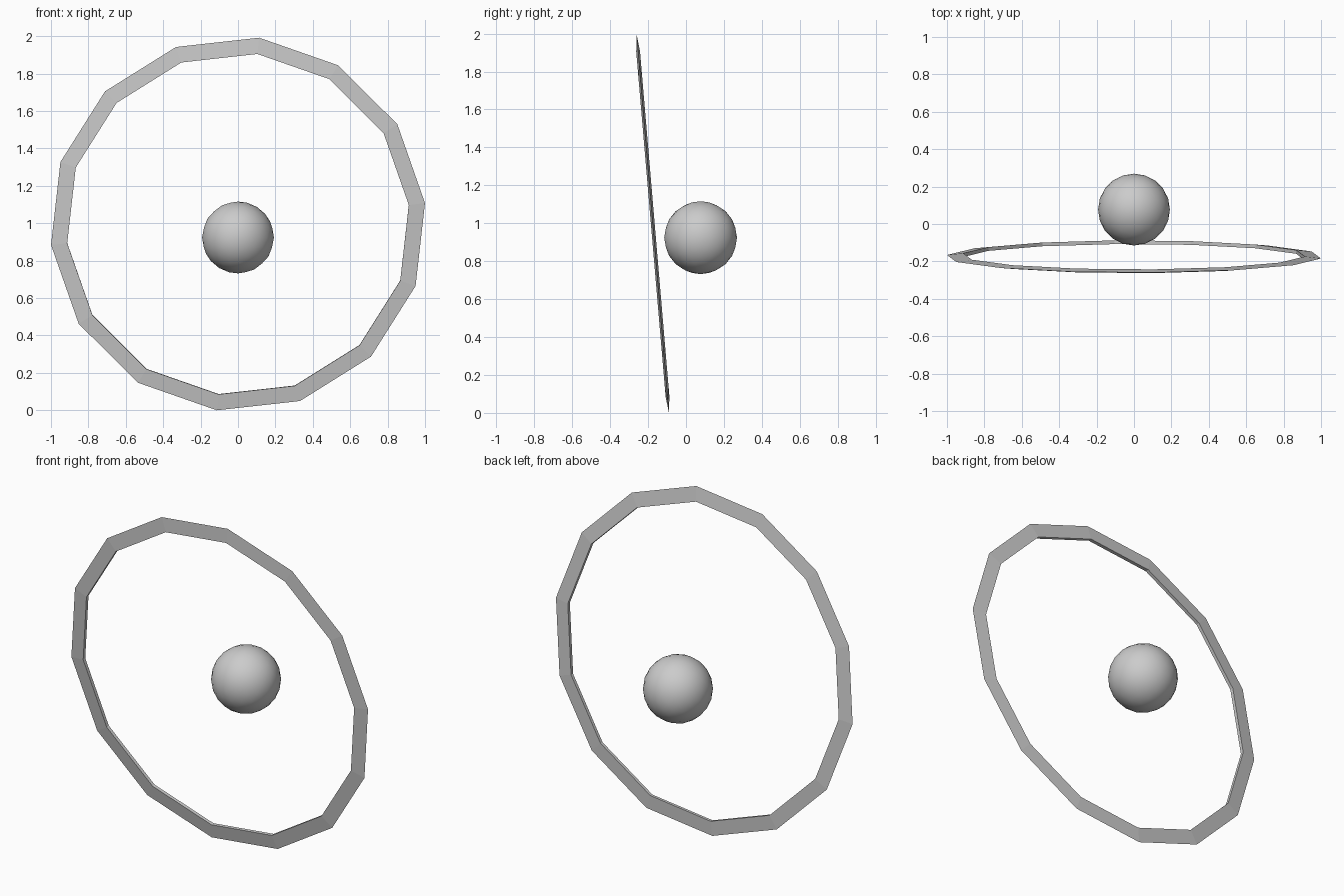
import bpy, bmesh, math

if "Cube" in bpy.data.objects:
    bpy.data.objects.remove(bpy.data.objects["Cube"])

SIDES = 14
# cross-section (radius, depth): sharp outer rim, thin flat inner wall
PROFILE = [(1.006, 0.0), (0.919, -0.01), (0.919, 0.01)]

# Thin hoop, modelled in the XZ plane and tilted towards the front
bm = bmesh.new()
loops = []
for i in range(SIDES):
    a = math.radians(6.4) + 2 * math.pi * i / SIDES
    loops.append([bm.verts.new((r * math.cos(a), d, r * math.sin(a))) for r, d in PROFILE])
for i in range(SIDES):
    a, b = loops[i], loops[(i + 1) % SIDES]
    for j in range(3):
        k = (j + 1) % 3
        bm.faces.new((a[j], b[j], b[k], a[k]))
bmesh.ops.recalc_face_normals(bm, faces=bm.faces)
mesh = bpy.data.meshes.new("hoop")
bm.to_mesh(mesh)
bm.free()
hoop = bpy.data.objects.new("hoop", mesh)
bpy.context.collection.objects.link(hoop)
hoop.location = (0, -0.175, 0.996)
hoop.rotation_euler = (math.radians(4.87), 0, 0)

# Smooth ball floating behind the hoop
bpy.ops.mesh.primitive_ico_sphere_add(subdivisions=3, radius=0.192, location=(0, 0.077, 0.924))
ball = bpy.context.object
ball.name = "ball"
bpy.ops.object.shade_smooth()
